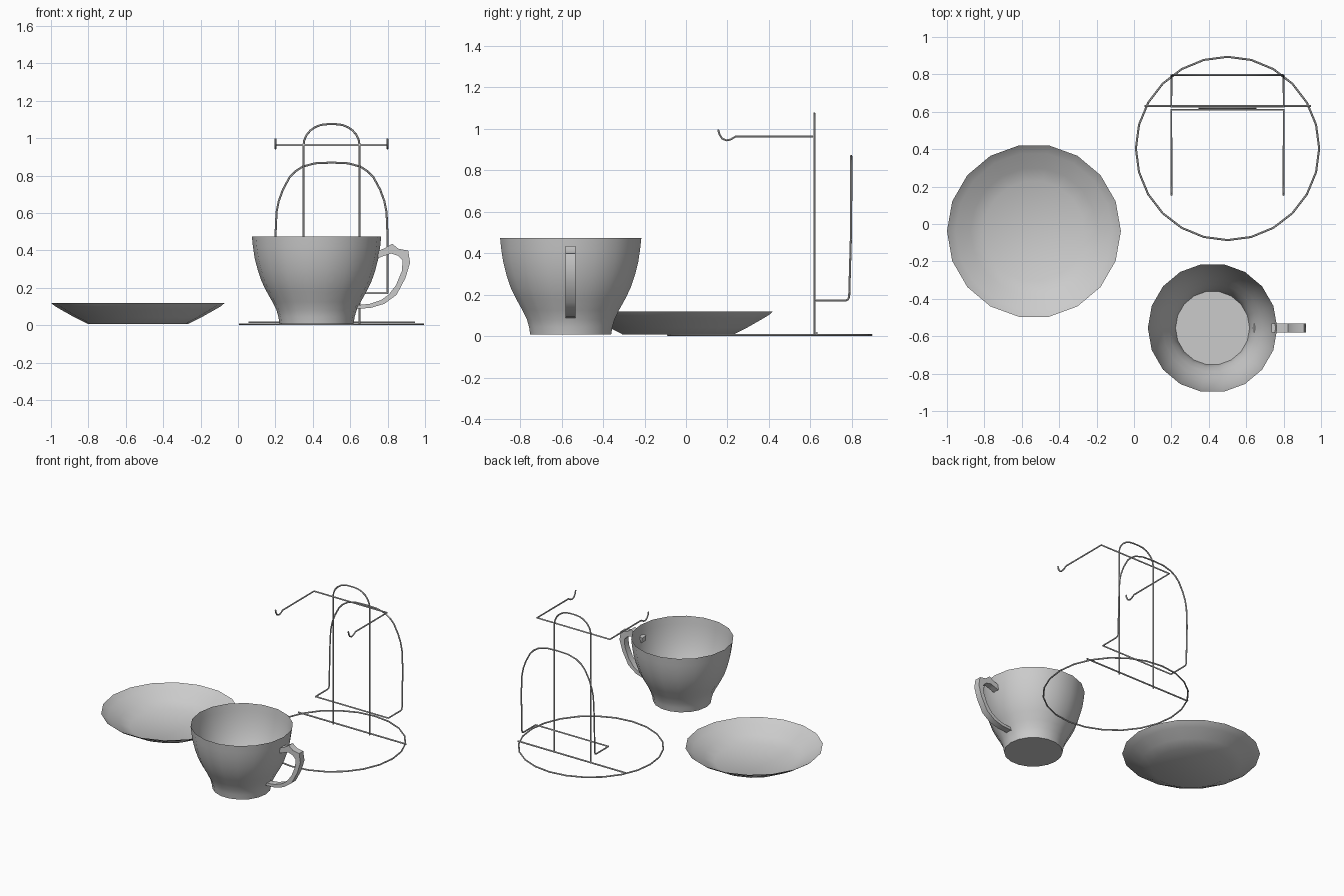
import bpy, bmesh, math
from math import sin, cos, pi

if "Cube" in bpy.data.objects:
    bpy.data.objects.remove(bpy.data.objects["Cube"])

WIRE = 0.0055


def finish(bm, name, angle=40):
    me = bpy.data.meshes.new(name)
    bm.to_mesh(me)
    bm.free()
    ob = bpy.data.objects.new(name, me)
    bpy.context.collection.objects.link(ob)
    select(ob)
    bpy.ops.object.shade_smooth_by_angle(angle=math.radians(angle))
    return ob


def select(ob):
    bpy.ops.object.select_all(action='DESELECT')
    ob.select_set(True)
    bpy.context.view_layer.objects.active = ob


def lathe(name, cx, cy, profile, sides=18):
    """Thin shell turned from (radius, z) points, with a flat base."""
    bm = bmesh.new()
    rings = [[bm.verts.new((cx + r * cos(2 * pi * i / sides),
                            cy + r * sin(2 * pi * i / sides), z))
              for i in range(sides)] for r, z in profile]
    bm.faces.new(rings[0][::-1])
    for a, b in zip(rings, rings[1:]):
        for i in range(sides):
            j = (i + 1) % sides
            bm.faces.new((a[i], a[j], b[j], b[i]))
    return finish(bm, name)


def wire(name, points, closed=False):
    """Round wire bent along the points."""
    cu = bpy.data.curves.new(name, 'CURVE')
    cu.dimensions = '3D'
    cu.bevel_depth = WIRE
    cu.bevel_resolution = 1
    cu.use_fill_caps = True
    sp = cu.splines.new('POLY')
    sp.points.add(len(points) - 1)
    for p, co in zip(sp.points, points):
        p.co = (*co, 1)
    sp.use_cyclic_u = closed
    ob = bpy.data.objects.new(name, cu)
    bpy.context.collection.objects.link(ob)
    select(ob)
    bpy.ops.object.convert(target='MESH')
    bpy.ops.object.shade_smooth_by_angle(angle=math.radians(50))
    return ob


def mirrored(half, cx=0.5):
    """Half path from left end to centre line, continued on the right."""
    other = [(2 * cx - x, y, z) for x, y, z in reversed(half)]
    return half + (other[1:] if abs(half[-1][0] - cx) < 1e-6 else other)


# Saucer and cup bowl
lathe("saucer", -0.535, -0.038,
      [(0.27, 0.008), (0.34, 0.043), (0.42, 0.088), (0.445, 0.103), (0.465, 0.12)])
lathe("cup", 0.42, -0.556,
      [(0.198, 0.008), (0.204, 0.045), (0.214, 0.08), (0.236, 0.125), (0.267, 0.18),
       (0.294, 0.235), (0.315, 0.297), (0.331, 0.36), (0.34, 0.42), (0.346, 0.475)])

# Cup handle: side outline pairs (outer, inner) extruded across y
outer = [(0.735, 0.393), (0.785, 0.412), (0.824, 0.436), (0.858, 0.409), (0.91, 0.399),
         (0.92, 0.334), (0.896, 0.254), (0.848, 0.163), (0.783, 0.115), (0.71, 0.093),
         (0.634, 0.088)]
inner = [(0.738, 0.356), (0.785, 0.372), (0.82, 0.384), (0.856, 0.372), (0.88, 0.347),
         (0.876, 0.29), (0.845, 0.215), (0.805, 0.163), (0.763, 0.134), (0.705, 0.115),
         (0.642, 0.108)]
bm = bmesh.new()
sections = [[bm.verts.new((p[0], y, p[1])) for p, y in
             ((o, -0.58), (o, -0.532), (i, -0.532), (i, -0.58))]
            for o, i in zip(outer, inner)]
for a, b in zip(sections, sections[1:]):
    for k in range(4):
        m = (k + 1) % 4
        bm.faces.new((a[k], a[m], b[m], b[k]))
bm.faces.new(sections[0])
bm.faces.new(sections[-1][::-1])
bmesh.ops.recalc_face_normals(bm, faces=bm.faces)
finish(bm, "cup_handle")

# Stand base: ring and crossbar
wire("base_ring", [(0.5 + 0.49 * cos(2 * pi * i / 24), 0.404 + 0.49 * sin(2 * pi * i / 24), 0.006)
                   for i in range(24)], closed=True)
wire("base_crossbar", [(0.055, 0.63, 0.016), (0.945, 0.63, 0.016)])

# Central upright arch
arch = [(0.35, 0.619, 0.01), (0.35, 0.619, 0.96)]
arch += [(0.475 - 0.125 * cos(t * pi / 12), 0.619, 0.96 + 0.115 * sin(t * pi / 12))
         for t in range(1, 7)]
wire("upright_arch", mirrored(arch))

# Cup hooks: one bent wire with a hook at each front end
hook = [(0.2, y, z) for y, z in
        ((0.155, 0.997), (0.162, 0.972), (0.175, 0.953), (0.195, 0.945), (0.215, 0.949),
         (0.24, 0.964), (0.61, 0.964))]
wire("cup_hooks", mirrored(hook))

# Saucer holder: closed loop with a ledge and a rounded back
holder = [(0.2, 0.626, 0.173), (0.2, 0.77, 0.173), (0.2, 0.782, 0.178), (0.2, 0.787, 0.192),
          (0.2, 0.795, 0.47), (0.206, 0.796, 0.605), (0.218, 0.797, 0.665), (0.24, 0.797, 0.725),
          (0.275, 0.797, 0.79), (0.305, 0.797, 0.822), (0.345, 0.797, 0.848),
          (0.41, 0.797, 0.866), (0.5, 0.797, 0.87)]
wire("saucer_holder", mirrored(holder), closed=True)
